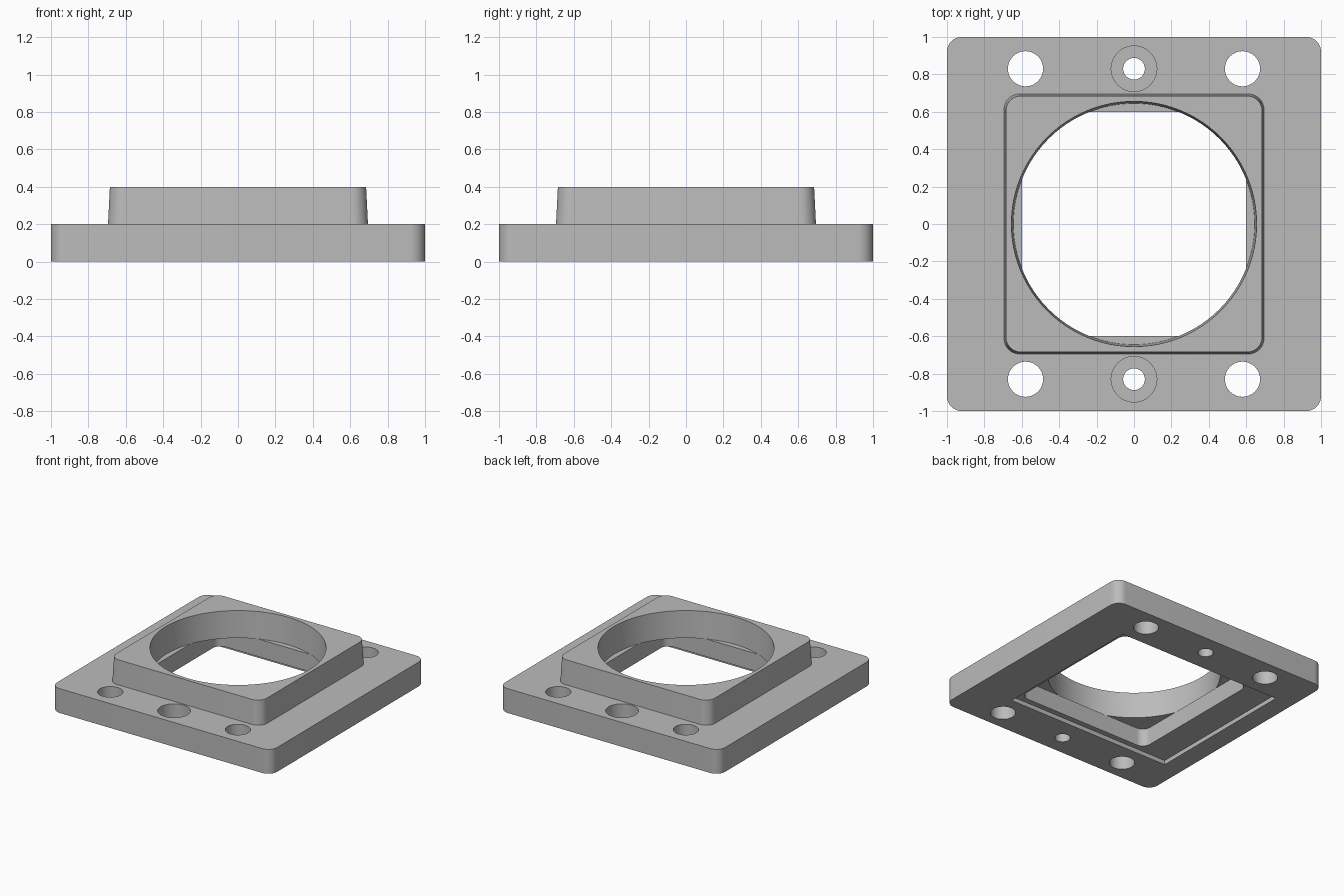
import bpy, bmesh, math
from math import cos, sin, pi

cube = bpy.data.objects.get("Cube")
if cube:
    bpy.data.objects.remove(cube, do_unlink=True)

# One flat material
grey = bpy.data.materials.new("plain grey")
grey.use_nodes = True
colour = (0.5, 0.5, 0.5, 1)
grey.diffuse_color = colour
grey.node_tree.nodes["Principled BSDF"].inputs["Base Color"].default_value = colour


def rounded_square(half, radius, steps=10):
    """Outline of a square with rounded corners."""
    points = []
    for corner in range(4):
        mid = pi / 4 + corner * pi / 2
        cx = math.copysign(half - radius, cos(mid))
        cy = math.copysign(half - radius, sin(mid))
        for i in range(steps + 1):
            a = corner * pi / 2 + i / steps * pi / 2
            points.append((cx + radius * cos(a), cy + radius * sin(a)))
    return points


def circle(radius, x=0, y=0, sides=48):
    return [(x + radius * cos(2 * pi * i / sides), y + radius * sin(2 * pi * i / sides))
            for i in range(sides)]


def loft(name, low, z_low, high, z_high):
    """Closed solid between two outlines with equal point counts."""
    bm = bmesh.new()
    a = [bm.verts.new((x, y, z_low)) for x, y in low]
    b = [bm.verts.new((x, y, z_high)) for x, y in high]
    bm.faces.new(a[::-1])
    bm.faces.new(b)
    n = len(a)
    for i in range(n):
        j = (i + 1) % n
        bm.faces.new((a[i], a[j], b[j], b[i]))
    mesh = bpy.data.meshes.new(name)
    bm.to_mesh(mesh)
    bm.free()
    mesh.materials.append(grey)
    obj = bpy.data.objects.new(name, mesh)
    bpy.context.collection.objects.link(obj)
    return obj


def prism(name, outline, z_low, z_high):
    return loft(name, outline, z_low, outline, z_high)


def combine(target, tool, operation):
    """Apply a boolean and discard the tool."""
    tool.hide_render = True
    mod = target.modifiers.new(operation.lower(), "BOOLEAN")
    mod.operation = operation
    mod.solver = "EXACT"
    mod.object = tool
    bpy.context.view_layer.objects.active = target
    bpy.ops.object.modifier_apply(modifier=mod.name)
    bpy.data.objects.remove(tool, do_unlink=True)


# Base plate with the drafted square boss
body = prism("flange_plate", rounded_square(1, 0.08), 0, 0.2)
boss = loft("raised_boss", rounded_square(0.70, 0.085), 0.1,
            rounded_square(0.685, 0.08), 0.4)
combine(body, boss, "UNION")

# Square pocket from below, then the tapered round bore from above
combine(body, prism("square_pocket", rounded_square(0.6, 0.07), -0.1, 0.18), "DIFFERENCE")
bore = loft("round_bore", circle(0.645, sides=96), 0.18, circle(0.658, sides=96), 0.45)
combine(body, bore, "DIFFERENCE")

# Shallow offset recess in the underside
recess = [(-0.84, -0.645), (0.65, -0.645), (0.65, 0.645), (-0.84, 0.645)]
combine(body, prism("underside_recess", recess, -0.1, 0.035), "DIFFERENCE")

# Mounting holes and counterbored screw holes along both ends
for y in (-0.83, 0.83):
    for x in (-0.58, 0.58):
        combine(body, prism("mounting_hole", circle(0.094, x, y), -0.1, 0.3), "DIFFERENCE")
    combine(body, prism("screw_hole", circle(0.058, 0, y), -0.1, 0.3), "DIFFERENCE")
    combine(body, prism("counterbore", circle(0.122, 0, y), 0.08, 0.3), "DIFFERENCE")

# Smooth curved walls, crisp edges
bpy.ops.object.select_all(action="DESELECT")
body.select_set(True)
bpy.context.view_layer.objects.active = body
bpy.ops.object.shade_smooth_by_angle(angle=math.radians(30))
